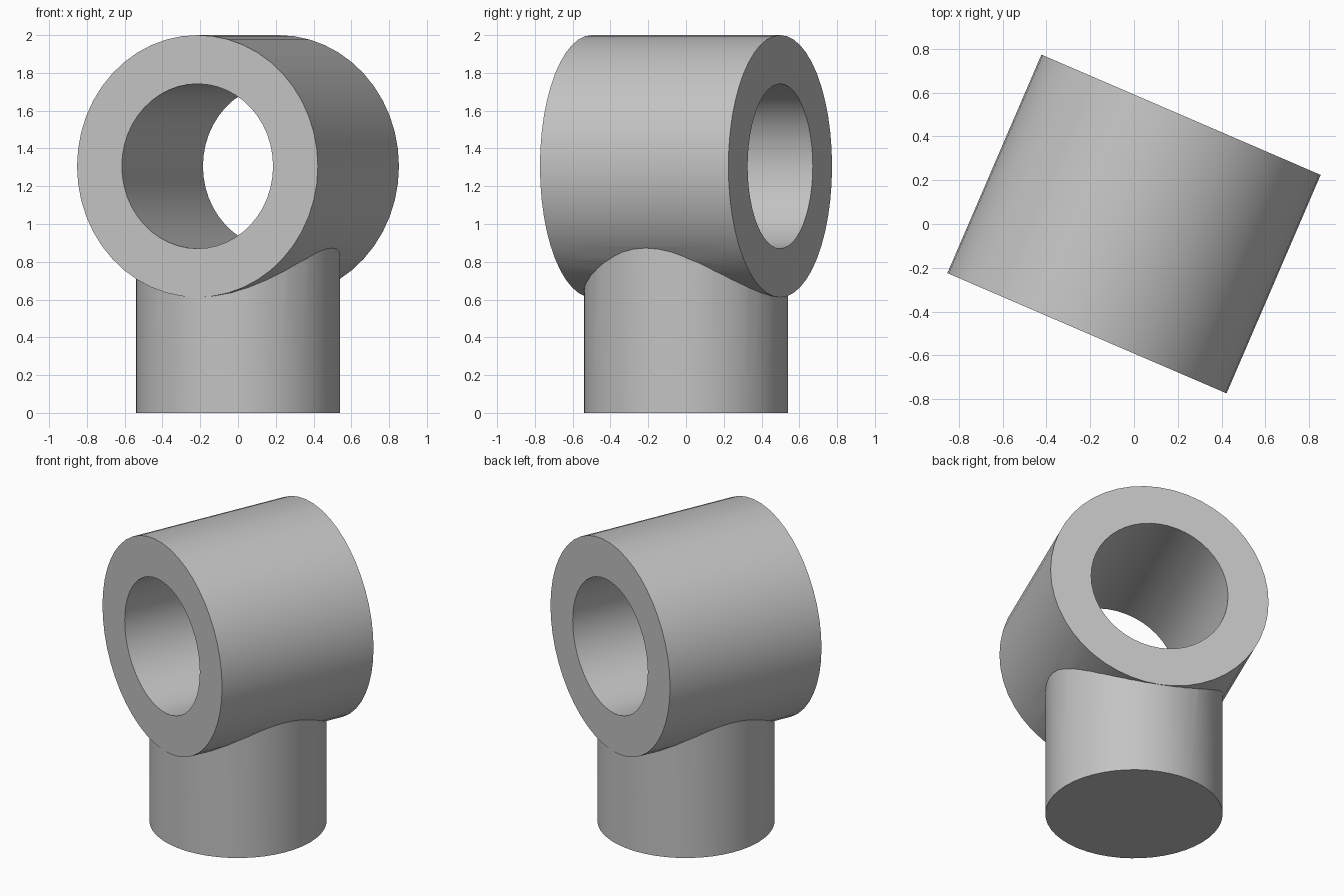
import bpy
from math import radians

cube = bpy.data.objects.get("Cube")
if cube:
    bpy.data.objects.remove(cube, do_unlink=True)

# Single plain grey
grey = bpy.data.materials.new("plain grey")
grey.use_nodes = True
color = (0.55, 0.55, 0.55, 1)
grey.diffuse_color = color
grey.node_tree.nodes["Principled BSDF"].inputs["Base Color"].default_value = color

SEGMENTS = 48
AXIS_Z = 1.306              # height of the sleeve axis
TURN = radians(-23.3)       # sleeve turned about the vertical


def cylinder(name, radius, depth, z, lying=False):
    rotation = (radians(90), 0, TURN) if lying else (0, 0, TURN)
    bpy.ops.mesh.primitive_cylinder_add(
        vertices=SEGMENTS, radius=radius, depth=depth,
        location=(0, 0, z), rotation=rotation)
    obj = bpy.context.object
    obj.name = name
    obj.data.materials.append(grey)
    return obj


def combine(target, other, operation):
    mod = target.modifiers.new(operation.lower(), 'BOOLEAN')
    mod.operation = operation
    mod.solver = 'EXACT'
    mod.object = other
    bpy.context.view_layer.objects.active = target
    bpy.ops.object.modifier_apply(modifier=mod.name)
    bpy.data.objects.remove(other, do_unlink=True)


# Horizontal sleeve merged with the upright post, then bored through
tee = cylinder("sleeve_on_post", 0.694, 1.086, AXIS_Z, lying=True)
combine(tee, cylinder("post", 0.541, 1.0, 0.5), 'UNION')
combine(tee, cylinder("bore", 0.436, 1.6, AXIS_Z, lying=True), 'DIFFERENCE')

bpy.ops.object.select_all(action='DESELECT')
tee.select_set(True)
bpy.context.view_layer.objects.active = tee
bpy.ops.object.shade_smooth_by_angle(angle=radians(30))
